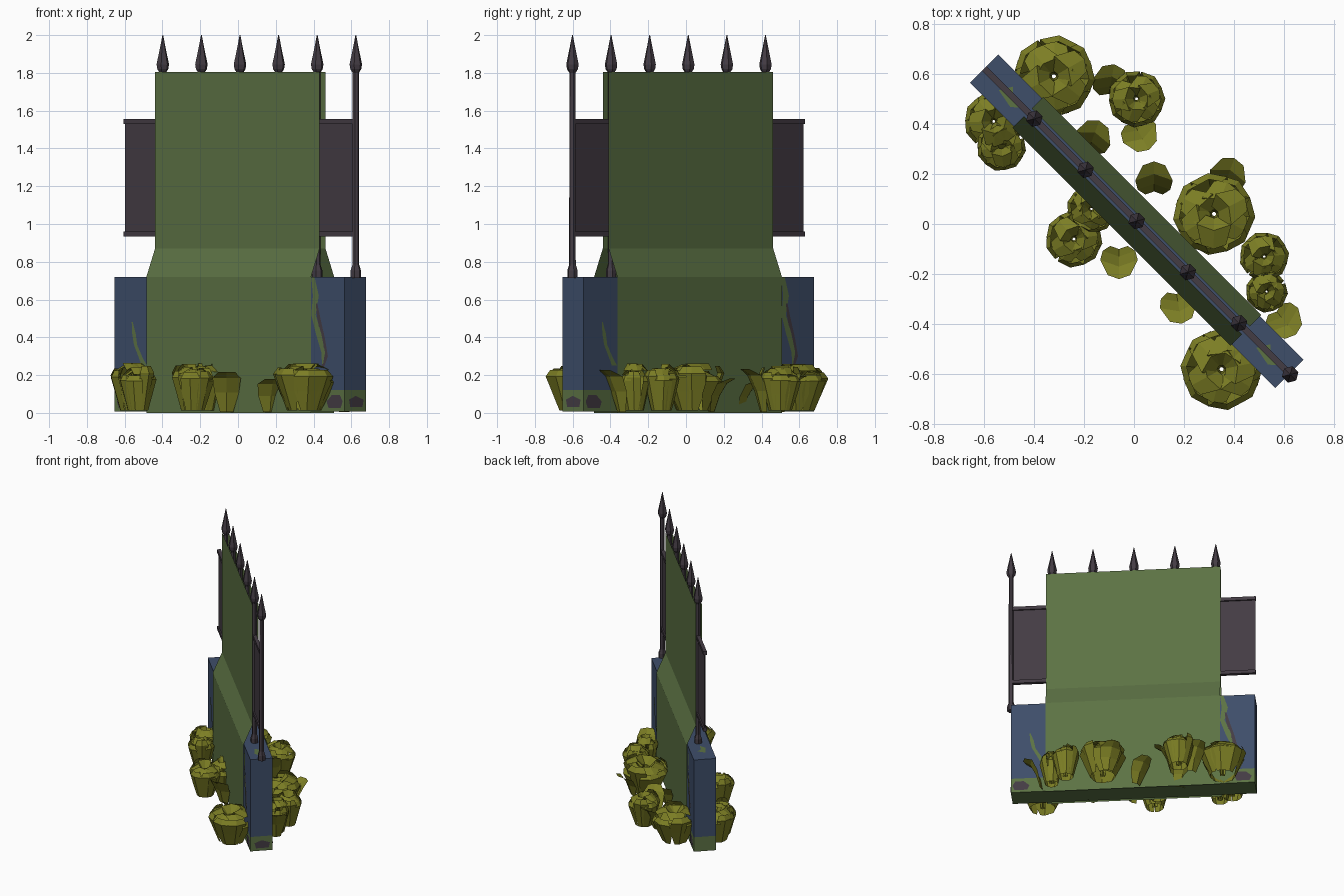
import bpy, bmesh, math, random
from mathutils import Matrix, Vector

if "Cube" in bpy.data.objects:
    bpy.data.objects.remove(bpy.data.objects["Cube"])

random.seed(4)
# Fence runs diagonally: local x along the fence, local y through its thickness
ROT = Matrix.Rotation(math.radians(-45), 4, 'Z')
YC = 0.016                      # centre line of wall and railing
HALF_L, HALF_W = 0.862, 0.08    # wall half length and half thickness


def material(name, rgb):
    m = bpy.data.materials.new(name)
    lin = [((c / 255 + 0.055) / 1.055) ** 2.4 for c in rgb]
    m.diffuse_color = (*lin, 1)
    m.use_nodes = True
    m.node_tree.nodes["Principled BSDF"].inputs["Base Color"].default_value = m.diffuse_color
    return m


HEDGE = material("hedge green", (92, 114, 68))
STONE = material("slate blue stone", (62, 78, 106))
IRON = material("dark iron", (68, 60, 68))
LEAF = material("olive leaf", (124, 126, 36))


def finish(name, bm, mats, diagonal=True):
    me = bpy.data.meshes.new(name)
    if diagonal:
        bm.transform(ROT)
    bm.to_mesh(me)
    bm.free()
    ob = bpy.data.objects.new(name, me)
    for m in mats:
        me.materials.append(m)
    bpy.context.collection.objects.link(ob)
    return ob


def box(bm, x0, x1, y0, y1, z0, z1):
    mat = Matrix.Translation(((x0 + x1) / 2, (y0 + y1) / 2, (z0 + z1) / 2))
    mat = mat @ Matrix.Diagonal((x1 - x0, y1 - y0, z1 - z0, 1))
    bmesh.ops.create_cube(bm, size=1, matrix=mat)


def lathe(bm, x, y, profile, sides):
    rings = []
    for r, z in profile:
        rings.append([bm.verts.new((x + r * math.cos(2 * math.pi * i / sides),
                                    y + r * math.sin(2 * math.pi * i / sides), z))
                      for i in range(sides)])
    for a, b in zip(rings, rings[1:]):
        for i in range(sides):
            j = (i + 1) % sides
            bm.faces.new((a[i], a[j], b[j], b[i]))
    bm.faces.new(rings[0][::-1])
    bm.faces.new(rings[-1])


# Low stone wall with a mossy foot
for name, z0, z1, mat in (("stone_wall", 0.12, 0.72, STONE), ("mossy_foot", 0.008, 0.12, HEDGE)):
    bm = bmesh.new()
    box(bm, -HALF_L, HALF_L, YC - HALF_W, YC + HALF_W, z0, z1)
    finish(name, bm, [mat])

# Hedge sheets hanging over both faces of the railing, flaring out over the wall
for name, s in (("front_hedge_sheet", -1), ("back_hedge_sheet", 1)):
    bm = bmesh.new()
    prof = [(0.022, 1.805), (0.022, 0.87), (0.087, 0.72), (0.087, 0.0)]
    rows = [[bm.verts.new((x, YC + s * o, z)) for x in (-0.615, 0.617)] for o, z in prof]
    for a, b in zip(rows, rows[1:]):
        f = (a[0], b[0], b[1], a[1])
        bm.faces.new(f if s < 0 else f[::-1])
    finish(name, bm, [HEDGE])

# Spear-topped posts
bm = bmesh.new()
for i in range(6):
    x = 0.866 - i * 0.289
    lathe(bm, x, YC, [(0.028, 0.715), (0.028, 0.755), (0.018, 0.785), (0.017, 1.8), (0.03, 1.82),
                      (0.034, 1.845), (0.014, 1.94), (0.002, 2.0)], 6)
finish("spear_posts", bm, [IRON])

# Two rails and the plate between them
bm = bmesh.new()
for z in (0.948, 1.543):
    box(bm, -HALF_L, HALF_L, YC - 0.013, YC + 0.013, z - 0.013, z + 0.013)
finish("rails", bm, [IRON])
bm = bmesh.new()
box(bm, -HALF_L + 0.003, HALF_L, YC - 0.003, YC + 0.003, 0.95, 1.54)
finish("railing_plate", bm, [IRON])


# Painted vines and stains: flat ribbons (x, z, half width) just off the wall
def ribbon(bm, pts, side):
    y = YC + side * (HALF_W + 0.003)
    rows = [[bm.verts.new((x + d * w, y, z)) for d in (-1, 1)] for x, z, w in pts]
    for a, b in zip(rows, rows[1:]):
        f = (a[0], a[1], b[1], b[0])
        bm.faces.new(f if side > 0 else f[::-1])


vine_a = [(0.628, 0.72, 0.012), (0.65, 0.62, 0.022), (0.632, 0.52, 0.016),
          (0.67, 0.42, 0.02), (0.705, 0.32, 0.014), (0.70, 0.26, 0.004)]
vine_b = [(-0.725, 0.48, 0.004), (-0.712, 0.42, 0.013), (-0.70, 0.36, 0.012),
          (-0.66, 0.29, 0.014), (-0.635, 0.25, 0.02)]
stain = [(0.655, 0.58, 0.006), (0.672, 0.5, 0.012), (0.702, 0.4, 0.014), (0.722, 0.3, 0.018), (0.70, 0.24, 0.01)]
bm = bmesh.new()
bs = bmesh.new()
for s in (-1, 1):
    flip = [1 if s < 0 else -1] * 1
    for v in (vine_a, vine_b):
        ribbon(bm, [(x * flip[0], z, w) for x, z, w in v], s)
    ribbon(bs, [(x * flip[0], z, w) for x, z, w in stain], s)
    # purple blotches on the mossy foot
    for x in (-0.78, -0.45, -0.1, 0.3, 0.79):
        ribbon(bs, [(x, 0.025, 0.045), (x, 0.06, 0.06), (x + 0.01, 0.095, 0.03)], s)
# moss streaks on the wall top
for x in (-0.7, 0.755):
    v = [bm.verts.new((x + a, YC + b, 0.723)) for a, b in
         ((-0.06, -0.02), (0.02, -0.035), (0.06, 0.0), (0.0, 0.0), (-0.03, 0.03))]
    bm.faces.new(v)
finish("wall_vines", bm, [HEDGE])
finish("wall_stains", bs, [IRON])
# blotch on the end face
bm = bmesh.new()
xe = HALF_L + 0.003
bm.faces.new([bm.verts.new((xe, YC + a, z)) for a, z in
              ((-0.04, 0.03), (0.05, 0.03), (0.06, 0.07), (0.0, 0.09), (-0.05, 0.07))])
finish("end_stain", bm, [IRON])


# Leafy clumps: folded leaves rising from a narrow base
def leaf(bm, cx, cy, ang, prof):
    out = Vector((math.cos(ang), math.sin(ang), 0))
    side = Vector((-out.y, out.x, 0))
    c = Vector((cx, cy, 0))
    rows = []
    for r, z, w in prof:
        mid = c + out * r + Vector((0, 0, z))
        rows.append([bm.verts.new(p) for p in (
            mid - side * w - out * w * 0.35, mid, mid + side * w - out * w * 0.35)])
    for a, b in zip(rows, rows[1:]):
        for i in (0, 1):
            bm.faces.new((a[i], a[i + 1], b[i + 1], b[i]))


def clump(bm, cx, cy, R):
    n = 8 if R > 0.15 else 7
    for i in range(n):                       # outer ring
        a = 2 * math.pi * (i + random.uniform(-.2, .2)) / n
        h = random.uniform(0.19, 0.25)
        leaf(bm, cx, cy, a, [(0.55 * R, 0.012, 0.03), (0.8 * R, 0.5 * h, 0.42 * R),
                             (R, 0.85 * h, 0.46 * R), (0.85 * R, h, 0.3 * R)])
    for i in range(6):                       # inner arching leaves
        a = 2 * math.pi * (i + random.uniform(0, .6)) / 6
        h = random.uniform(0.22, 0.265)
        leaf(bm, cx, cy, a, [(0.05 * R, 0.02, 0.02), (0.1 * R, 0.8 * h, 0.2 * R),
                             (0.4 * R, h, 0.42 * R), (0.85 * R, h - 0.035, 0.3 * R)])


CLUMPS = [(-0.32, 0.59, 0.165), (0.01, 0.5, 0.115), (-0.56, 0.41, 0.12), (-0.53, 0.31, 0.1),
          (-0.24, -0.06, 0.115), (-0.17, 0.06, 0.1), (0.32, 0.04, 0.165), (0.52, -0.13, 0.1),
          (0.53, -0.27, 0.085), (0.35, -0.58, 0.165)]
bm = bmesh.new()
for cx, cy, R in CLUMPS:
    clump(bm, cx, cy, R)
finish("leaf_clumps", bm, [LEAF], False)

# Loose single leaves between the clumps
bm = bmesh.new()
for cx, cy, deg in ((-0.06, -0.1, -90), (0.08, 0.13, 90), (-0.18, 0.3, 70), (0.17, -0.28, -80),
                    (0.57, -0.35, -50), (0.36, 0.15, 70), (0.0, 0.4, -60), (-0.1, 0.52, 80)):
    h = random.uniform(0.17, 0.24)
    leaf(bm, cx, cy, math.radians(deg), [(0.0, 0.005, 0.035), (0.03, 0.5 * h, 0.065),
                                         (0.07, 0.85 * h, 0.075), (0.12, h, 0.045)])
finish("loose_leaves", bm, [LEAF], False)
